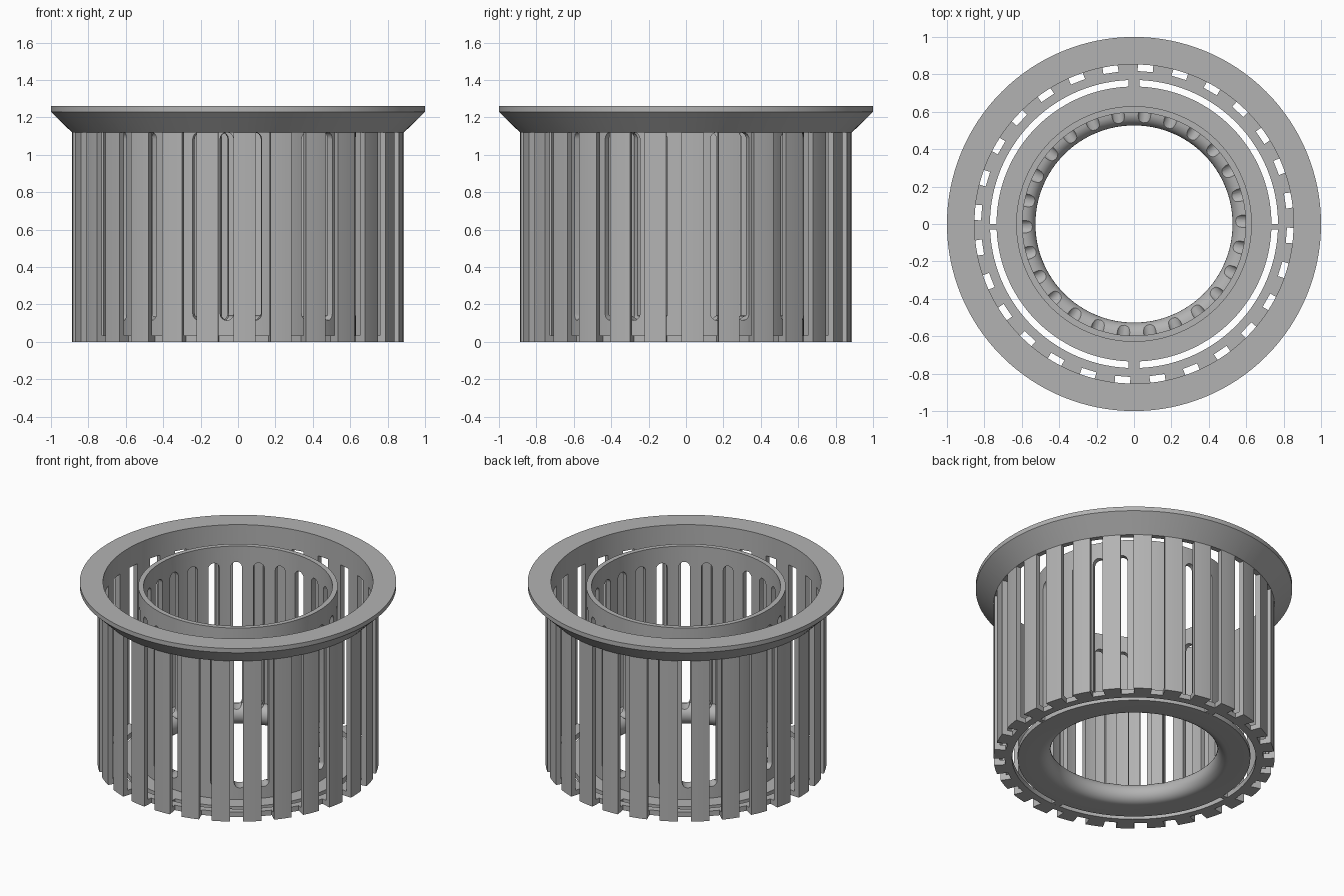
import bpy, bmesh
from math import sin, cos, pi, radians

cube = bpy.data.objects.get("Cube")
if cube:
    bpy.data.objects.remove(cube, do_unlink=True)

GREY = (0.45, 0.45, 0.45, 1)
grey = bpy.data.materials.new("plain grey")
grey.use_nodes = True
grey.diffuse_color = GREY
grey.node_tree.nodes["Principled BSDF"].inputs["Base Color"].default_value = GREY

SEGMENTS = 128
PLATE = 0.035      # floor thickness
SLOT_TOP = 1.12


def finish(name, bm):
    bmesh.ops.recalc_face_normals(bm, faces=bm.faces)
    mesh = bpy.data.meshes.new(name)
    bm.to_mesh(mesh)
    bm.free()
    mesh.materials.append(grey)
    obj = bpy.data.objects.new(name, mesh)
    bpy.context.collection.objects.link(obj)
    return obj


def lathe(name, profile):
    """Revolve a closed (radius, height) outline around z."""
    bm = bmesh.new()
    rings = []
    for i in range(SEGMENTS):
        a = 2 * pi * i / SEGMENTS
        rings.append([bm.verts.new((r * sin(a), -r * cos(a), z)) for r, z in profile])
    n = len(profile)
    for i, ring in enumerate(rings):
        after = rings[(i + 1) % SEGMENTS]
        for j in range(n):
            k = (j + 1) % n
            bm.faces.new((ring[j], ring[k], after[k], after[j]))
    return finish(name, bm)


def radial_prisms(name, outline, r0, r1, angles):
    """Push a (sideways, height) outline outward from r0 to r1 at each angle."""
    bm = bmesh.new()
    for a in angles:
        ends = [[bm.verts.new((r * sin(a) + t * cos(a), -r * cos(a) + t * sin(a), z))
                 for t, z in outline] for r in (r0, r1)]
        bm.faces.new(ends[0])
        bm.faces.new(ends[1])
        n = len(outline)
        for j in range(n):
            k = (j + 1) % n
            bm.faces.new((ends[0][j], ends[0][k], ends[1][k], ends[1][j]))
    return finish(name, bm)


def box_outline(t0, t1, z0, z1):
    return [(t0, z0), (t1, z0), (t1, z1), (t0, z1)]


def capsule_outline(radius, z0, z1, steps=8):
    top = [(radius * cos(pi * i / steps), z1 - radius + radius * sin(pi * i / steps))
           for i in range(steps + 1)]
    bottom = [(-t, z0 + z1 - z) for t, z in top]
    return top + bottom


def spaced(count, first):
    return [radians(first) + 2 * pi * i / count for i in range(count)]


def cut(obj, cutter):
    cutter.hide_render = True
    mod = obj.modifiers.new("slots", "BOOLEAN")
    mod.operation = "DIFFERENCE"
    mod.solver = "EXACT"
    mod.object = cutter
    select(obj)
    bpy.ops.object.modifier_apply(modifier=mod.name)
    bpy.data.objects.remove(cutter, do_unlink=True)


def select(obj):
    bpy.ops.object.select_all(action="DESELECT")
    obj.select_set(True)
    bpy.context.view_layer.objects.active = obj


# Outer wall with flared rim and the outer part of the floor
outer = lathe("outer_basket", [
    (0.77, 0), (0.888, 0), (0.888, SLOT_TOP), (1, 1.23), (1, 1.26),
    (0.853, 1.26), (0.853, PLATE), (0.77, PLATE)])
cut(outer, radial_prisms("outer_slot_cutter", box_outline(-0.041, 0.041, -0.1, SLOT_TOP),
                         0.817, 0.96, spaced(28, -4.2)))

# Inner wall with a rounded lip at the foot and the inner part of the floor
lip = [(0.597 - 0.07 * sin(pi * i / 14), 0.07 + 0.07 * cos(pi * i / 14)) for i in range(15)]
inner = lathe("inner_basket", [
    (0.735, 0), (0.735, PLATE), (0.63, PLATE), (0.63, 1.23), (0.597, 1.23)] + lip)
cut(inner, radial_prisms("inner_slot_cutter", capsule_outline(0.036, 0.115, SLOT_TOP),
                         0.45, 0.7, spaced(26, -5.5)))

# Small bridges joining the two floor rings
z0, z1 = 0.0005, PLATE - 0.0005
bridges = [
    radial_prisms("front_back_bridges", box_outline(-0.03, 0.03, z0, z1),
                  0.725, 0.785, spaced(2, 0)),
    radial_prisms("left_bridge", box_outline(-0.03, 0, z0, z1), 0.725, 0.785, [pi / 2]),
    radial_prisms("right_bridge", box_outline(0, 0.03, z0, z1), 0.725, 0.785, [-pi / 2])]

for obj in [outer, inner] + bridges:
    select(obj)
    bpy.ops.object.shade_smooth_by_angle(angle=radians(30))
